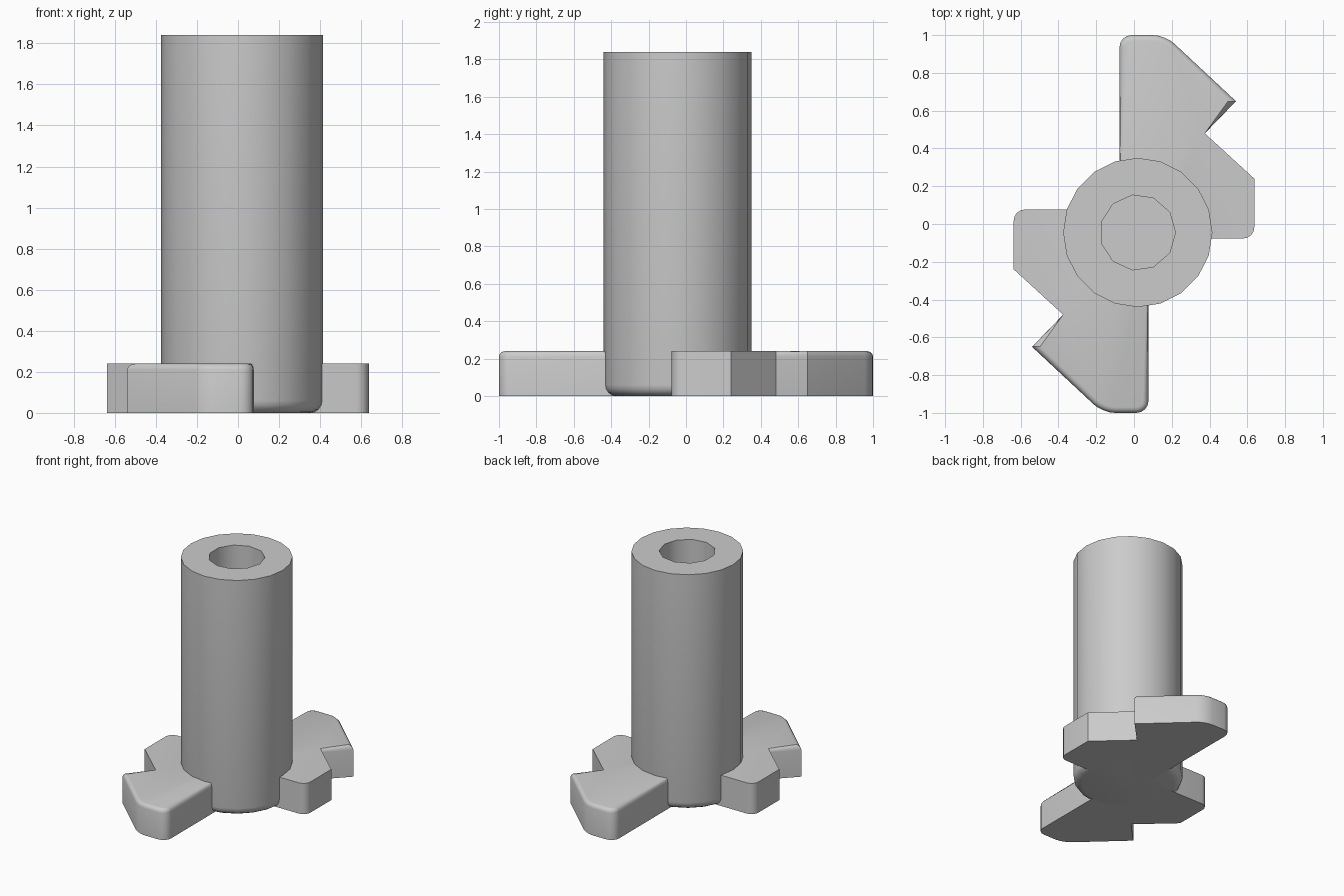
import bpy, bmesh, math

cube = bpy.data.objects.get("Cube")
if cube:
    bpy.data.objects.remove(cube, do_unlink=True)

grey = bpy.data.materials.new("plain grey")
grey.use_nodes = True
grey.diffuse_color = (0.6, 0.6, 0.6, 1)
grey.node_tree.nodes["Principled BSDF"].inputs["Base Color"].default_value = (0.6, 0.6, 0.6, 1)

SHAFT_X, SHAFT_Y = 0.02, -0.045
HEIGHT, BASE_TOP, HOLE_FLOOR = 1.84, 0.24, 0.3


def make_object(name, bm):
    bmesh.ops.recalc_face_normals(bm, faces=bm.faces)
    mesh = bpy.data.meshes.new(name)
    bm.to_mesh(mesh)
    bm.free()
    mesh.materials.append(grey)
    obj = bpy.data.objects.new(name, mesh)
    bpy.context.collection.objects.link(obj)
    return obj


def cylinder(name, radius, sides, bottom, top, round_bottom=0.0):
    bm = bmesh.new()
    ring = [bm.verts.new((radius * math.cos(a), radius * math.sin(a), bottom))
            for a in (2 * math.pi * i / sides for i in range(sides))]
    cap = bm.faces.new(ring)
    lifted = bmesh.ops.extrude_face_region(bm, geom=[cap], use_keep_orig=True)
    for v in lifted["geom"]:
        if isinstance(v, bmesh.types.BMVert):
            v.co.z = top
    if round_bottom:
        edges = [e for e in bm.edges if all(v.co.z == bottom for v in e.verts)]
        bmesh.ops.bevel(bm, geom=edges, offset=round_bottom, segments=4,
                        profile=0.5, affect='EDGES')
    obj = make_object(name, bm)
    obj.location = (SHAFT_X, SHAFT_Y, 0)
    return obj


def smooth(obj):
    bpy.ops.object.select_all(action='DESELECT')
    obj.select_set(True)
    bpy.context.view_layer.objects.active = obj
    bpy.ops.object.shade_smooth_by_angle(angle=math.radians(35))


# Shaft with a blind bore from the top
shaft = cylinder("shaft", 0.395, 20, 0, HEIGHT, 0.06)
cutter = cylinder("bore_cutter", 0.2, 11, HOLE_FLOOR, HEIGHT + 0.1)
cutter.hide_render = True
bore = shaft.modifiers.new("bore", 'BOOLEAN')
bore.operation = 'DIFFERENCE'
bore.solver = 'EXACT'
bore.object = cutter
bpy.ops.object.select_all(action='DESELECT')
shaft.select_set(True)
bpy.context.view_layer.objects.active = shaft
bpy.ops.object.modifier_apply(modifier="bore")
bpy.data.objects.remove(cutter, do_unlink=True)
smooth(shaft)

# Base plate: one half outline, repeated by a half turn.
# Each point is x, y and the radius that rounds its corner.
half = [(-0.077, 0.077, 0), (-0.077, 1.0, 0.065), (0.165, 1.0, 0.065),
        (0.54, 0.65, 0), (0.375, 0.48, 0), (0.637, 0.24, 0), (0.637, -0.077, 0.06)]
outline = half + [(-x, -y, r) for x, y, r in half]
bm = bmesh.new()
floor = bm.faces.new([bm.verts.new((x, y, 0)) for x, y, r in outline])
bmesh.ops.extrude_face_region(bm, geom=[floor], use_keep_orig=True)
bm.verts.ensure_lookup_table()
for v in bm.verts[len(outline):]:
    v.co.z = BASE_TOP

# Round the upright corners
for radius in sorted({r for x, y, r in outline if r}):
    spots = [(x, y) for x, y, r in outline if r == radius]
    uprights = [e for e in bm.edges
                if abs(e.verts[0].co.z - e.verts[1].co.z) > 0.1
                and any(math.dist(e.verts[0].co.xy, s) < 0.001 for s in spots)]
    bmesh.ops.bevel(bm, geom=uprights, offset=radius, segments=4,
                    profile=0.5, affect='EDGES')

# Soften the top rim of the two long hooked arms only
rim = []
for e in bm.edges:
    a, b = e.verts
    on_top = min(a.co.z, b.co.z) > BASE_TOP - 0.001
    long_arm = max(abs(a.co.y), abs(b.co.y)) > 0.6
    if on_top and long_arm and e.calc_length() > 0.001:
        rim.append(e)
bmesh.ops.bevel(bm, geom=rim, offset=0.03, segments=3, profile=0.5,
                affect='EDGES', clamp_overlap=True)
smooth(make_object("base_plate", bm))
